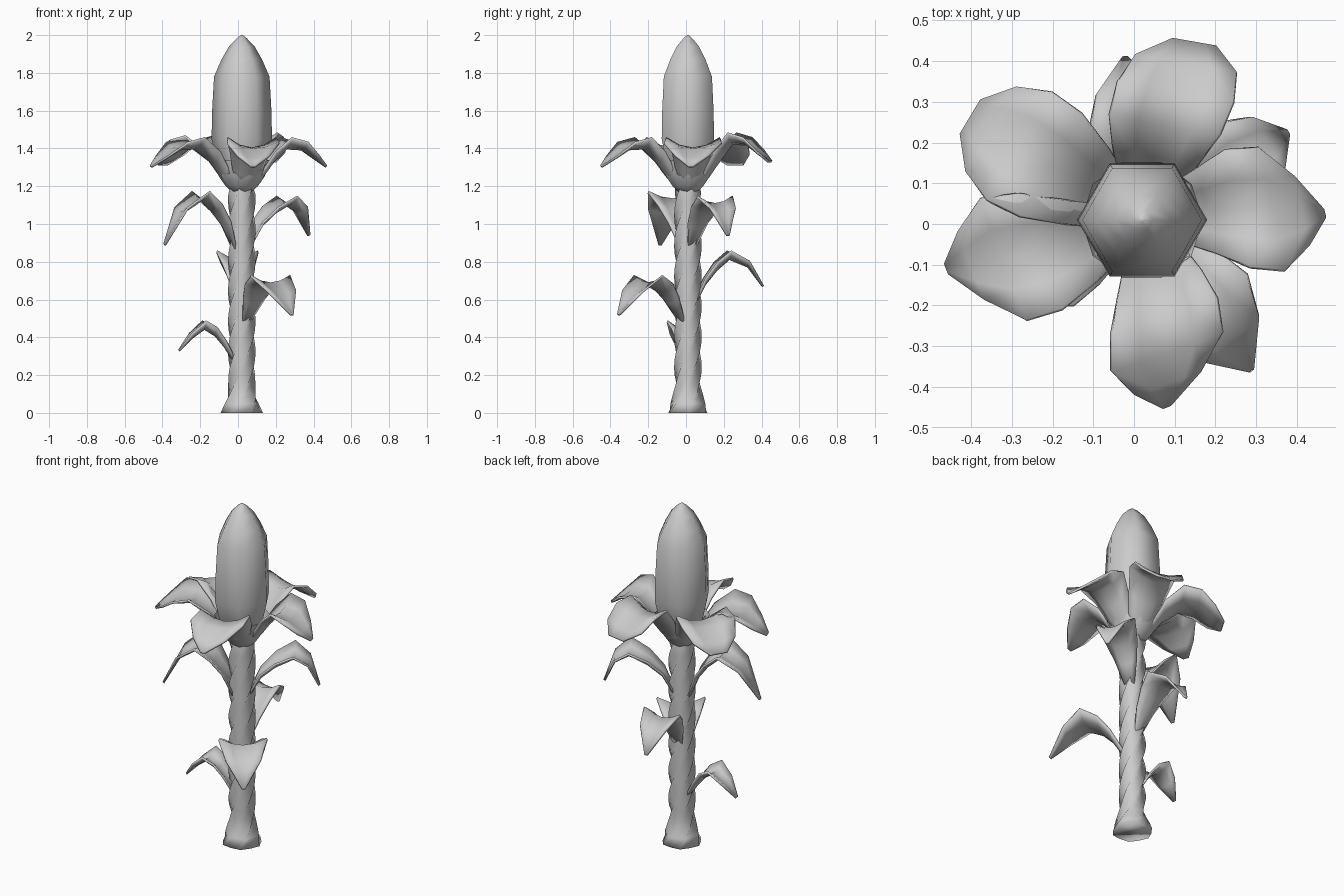
import bpy, bmesh, math

if "Cube" in bpy.data.objects:
    bpy.data.objects.remove(bpy.data.objects["Cube"])

CX, CY = 0.02, 0.01          # axis of the plant
grey = bpy.data.materials.new("plain grey")
grey.diffuse_color = (0.6, 0.6, 0.6, 1)
grey.use_nodes = True
grey.node_tree.nodes["Principled BSDF"].inputs["Base Color"].default_value = grey.diffuse_color


def finish(name, bm):
    bmesh.ops.recalc_face_normals(bm, faces=bm.faces)
    for f in bm.faces:
        f.smooth = True
    me = bpy.data.meshes.new(name)
    bm.to_mesh(me)
    bm.free()
    me.materials.append(grey)
    ob = bpy.data.objects.new(name, me)
    bpy.context.collection.objects.link(ob)
    return ob


def skin(bm, rows, closed):
    """Bridge successive rows of points with quads."""
    vr = [[bm.verts.new(p) for p in row] for row in rows]
    n = len(vr[0])
    for a, b in zip(vr, vr[1:]):
        for i in range(n if closed else n - 1):
            j = (i + 1) % n
            bm.faces.new((a[i], a[j], b[j], b[i]))
    return vr


def tube(name, profile, sides, lobe=0.0, twist=0.0, cap_top=True):
    """Lathe of (radius, z); lobe alternates the radius, twist is radians per unit."""
    rows = []
    for r, z in profile:
        row = []
        for i in range(sides):
            a = 2 * math.pi * i / sides + twist * z
            groove = lobe * min(1, 0.3 + 5 * z)      # grooves fade toward the foot
            rr = r * (1 - groove * (i % 2))
            row.append((CX + rr * math.cos(a), CY + rr * math.sin(a), z))
        rows.append(row)
    bm = bmesh.new()
    vr = skin(bm, rows, True)
    bm.faces.new(vr[0][::-1])
    if cap_top:
        bm.faces.new(vr[-1])
    return finish(name, bm)


def blade(name, angle, spine, widths, cups, skew=0.0):
    """Cupped petal or leaf: spine of (reach, z) with half widths and edge lift."""
    a = math.radians(angle)
    rows = []
    for (r, z), w, c in zip(spine, widths, cups):
        row = []
        for s in (-1, -0.5, 0, 0.5, 1):
            side = w * s + skew * r * r
            row.append((CX + r * math.cos(a) - side * math.sin(a),
                        CY + r * math.sin(a) + side * math.cos(a),
                        z + c * s * s))
        rows.append(row)
    bm = bmesh.new()
    skin(bm, rows, False)
    ob = finish(name, bm)
    mod = ob.modifiers.new("thickness", "SOLIDIFY")
    mod.thickness = 0.012
    mod.offset = 0
    return ob


# Twisted stem with flared foot
stem = [(0.112, 0.0), (0.094, 0.05), (0.08, 0.1), (0.072, 0.15)]
stem += [(0.073, 0.2 + 0.04 * i) for i in range(25)]
stem += [(0.065, 1.21), (0.058, 1.27)]
tube("stem", stem, 12, lobe=0.25, twist=6.5)

# Hexagonal flower bud
tube("bud", [(0.06, 1.2), (0.125, 1.3), (0.16, 1.45), (0.157, 1.6), (0.147, 1.78),
             (0.108, 1.87), (0.068, 1.94), (0.025, 1.985), (0.004, 2.0)], 6)

# Cup under the petals
tube("calyx", [(0.04, 1.16), (0.085, 1.2), (0.12, 1.25), (0.14, 1.3), (0.15, 1.34)],
     10, cap_top=False)

# Ring of five petals: angle, lift, length, half width, tip half width, sideways lean
petals = [(12, 0, 0.44, 0.155, 0.012, -0.40),
          (80, 0.025, 0.45, 0.145, 0.055, -0.25),
          (149, 0.01, 0.49, 0.155, 0.05, 0.0),
          (201, 0, 0.49, 0.16, 0.015, -0.25),
          (289, 0, 0.452, 0.145, 0.012, -0.45)]
for i, (ang, lift, length, w, tip, skew) in enumerate(petals):
    k = length / 0.45
    spine = [(0.05, 1.18), (0.11, 1.25), (0.16, 1.32), (0.24 * k, 1.40 + lift),
             (0.325 * k, 1.395 + lift), (0.395 * k, 1.345 + lift), (length, 1.305 + lift)]
    blade(f"petal_{i + 1}", ang, spine,
          [0.04, 0.085, 0.108, w * 0.95, w, 0.078 + 0.9 * tip, tip],
          [0.02, 0.05, 0.06, 0.055, 0.035, 0.015, 0], skew)

# Stem leaves: angle, spine, widest half width
leaves = [
    (187, [(0.04, 0.27), (0.09, 0.35), (0.14, 0.41), (0.20, 0.445), (0.27, 0.395), (0.335, 0.33)], 0.085),
    (-54, [(0.04, 0.47), (0.11, 0.58), (0.17, 0.64), (0.26, 0.685), (0.36, 0.62), (0.455, 0.52)], 0.13),
    (96, [(0.04, 0.58), (0.09, 0.68), (0.15, 0.755), (0.22, 0.815), (0.32, 0.775), (0.40, 0.67)], 0.11),
    (200, [(0.04, 0.85), (0.09, 0.98), (0.15, 1.06), (0.23, 1.13), (0.34, 1.06), (0.435, 0.89)], 0.14),
    (31, [(0.04, 0.87), (0.10, 0.98), (0.18, 1.05), (0.28, 1.105), (0.36, 1.06), (0.415, 0.94)], 0.11),
]
for i, (ang, spine, w) in enumerate(leaves):
    blade(f"leaf_{i + 1}", ang, spine,
          [0.025, 0.55 * w, 0.8 * w, w, 0.72 * w, 0.008],
          [0.015, 0.03, 0.04, 0.04, 0.025, 0])
